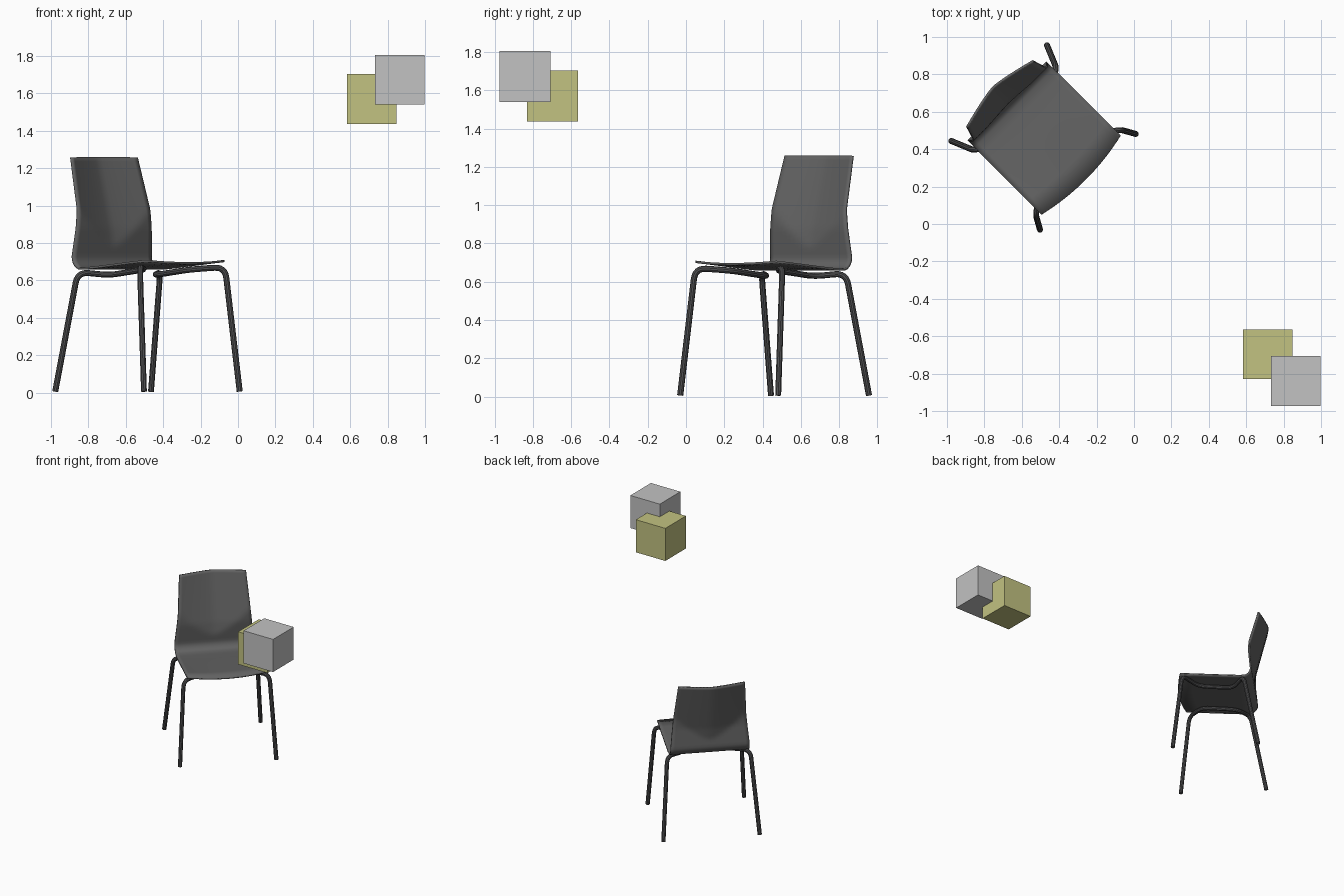
import bpy, bmesh, math
from mathutils import Vector

if "Cube" in bpy.data.objects:
    bpy.data.objects.remove(bpy.data.objects["Cube"])


def material(name, rgb):
    m = bpy.data.materials.new(name)
    m.use_nodes = True
    m.diffuse_color = (*rgb, 1)
    bsdf = next(n for n in m.node_tree.nodes if n.type == 'BSDF_PRINCIPLED')
    bsdf.inputs["Base Color"].default_value = (*rgb, 1)
    return m


shell_grey = material("shell dark grey", (0.125, 0.125, 0.125))
tube_grey = material("tube dark grey", (0.085, 0.085, 0.088))
pale_grey = material("pale grey", (0.54, 0.54, 0.54))
olive = material("olive yellow", (0.54, 0.54, 0.22))


def place(u, v, z):
    """Chair space (u forward, v sideways) turned by an eighth of a turn."""
    v -= 0.015
    return Vector(((u + v), (v - u), z * math.sqrt(2))) / math.sqrt(2)


def finish(obj, mat, smooth=True):
    obj.data.materials.append(mat)
    bpy.ops.object.select_all(action='DESELECT')
    obj.select_set(True)
    bpy.context.view_layer.objects.active = obj
    if smooth:
        bpy.ops.object.shade_smooth_by_angle(angle=math.radians(35))


def mesh_object(name, bm):
    bmesh.ops.recalc_face_normals(bm, faces=bm.faces)
    me = bpy.data.meshes.new(name)
    bm.to_mesh(me)
    bm.free()
    obj = bpy.data.objects.new(name, me)
    bpy.context.collection.objects.link(obj)
    return obj


def rounded(points, radius, steps=6):
    """Path with each inner corner replaced by a short curve."""
    pts = [Vector(p) for p in points]
    path = [pts[0]]
    for a, b, c in zip(pts, pts[1:], pts[2:]):
        start = b + (a - b).normalized() * min(radius, (a - b).length * 0.45)
        end = b + (c - b).normalized() * min(radius, (c - b).length * 0.45)
        for i in range(steps + 1):
            t = i / steps
            path.append(start * (1 - t) ** 2 + b * 2 * t * (1 - t) + end * t * t)
    return path + [pts[-1]]


# One-piece seat and back shell: rows are (u, z, half width)
rows = [(-0.385, 0.704, 0.299), (-0.49, 0.695, 0.30), (-0.62, 0.683, 0.30),
        (-0.75, 0.671, 0.30), (-0.84, 0.664, 0.30)]
for i in range(1, 7):
    a = i / 6 * math.pi / 2
    rows.append((-0.875 - 0.065 * math.sin(a), 0.727 - 0.065 * math.cos(a), 0.297))
for i in range(1, 25):
    z = 0.727 + (1.257 - 0.727) * i / 24
    half = 0.297 - 0.025 * min(1, (z - 0.727) / 0.25) - 0.022 * max(0, (z - 0.98) / 0.28)
    rows.append((-0.94 + 0.015 * min(1, (z - 0.727) / 0.15), z, half))

COLS = 20
bm = bmesh.new()
grid = []
for r, (u, z, half) in enumerate(rows):
    line = []
    for c in range(COLS + 1):
        s = 2 * c / COLS - 1
        # front edge bows forward and droops
        front = max(0, 1 - r / 3) * (1 - s * s)
        # back leans away above a V-shaped fold
        fold = 0.78 + 0.2 * abs(s) ** 1.3
        lean = 0.26 * max(0, z - fold)
        line.append(bm.verts.new(place(u + 0.035 * front - lean, s * half,
                                       z - 0.012 * front)))
    grid.append(line)
for lo, hi in zip(grid, grid[1:]):
    for c in range(COLS):
        bm.faces.new((lo[c], lo[c + 1], hi[c + 1], hi[c]))
shell = mesh_object("seat_and_back_shell", bm)
solid = shell.modifiers.new("thickness", 'SOLIDIFY')
solid.thickness = 0.012
solid.offset = 0
finish(shell, shell_grey)

# Tubular legs: each side is a front leg, inset under-seat rail and back leg
for side, name in ((1, "left_leg_frame"), (-1, "right_leg_frame")):
    corners = [(-0.334, 0.362, 0.006), (-0.405, 0.322, 0.672), (-0.52, 0.17, 0.658),
               (-0.79, 0.17, 0.628), (-0.885, 0.312, 0.645), (-1.005, 0.362, 0.006)]
    path = rounded([place(u, side * v, z) for u, v, z in corners], 0.06)
    cu = bpy.data.curves.new(name, 'CURVE')
    cu.dimensions = '3D'
    cu.bevel_depth = 0.016
    cu.bevel_resolution = 3
    cu.use_fill_caps = True
    spline = cu.splines.new('POLY')
    spline.points.add(len(path) - 1)
    for p, co in zip(spline.points, path):
        p.co = (*co, 1)
    frame = bpy.data.objects.new(name, cu)
    bpy.context.collection.objects.link(frame)
    bpy.ops.object.select_all(action='DESELECT')
    frame.select_set(True)
    bpy.context.view_layer.objects.active = frame
    bpy.ops.object.convert(target='MESH')
    finish(bpy.context.view_layer.objects.active, tube_grey)

# Two floating overlapping cubes
for name, centre, mat in (("pale_cube", (0.865, -0.84, 1.673), pale_grey),
                          ("olive_cube", (0.715, -0.697, 1.57), olive)):
    bm = bmesh.new()
    bmesh.ops.create_cube(bm, size=0.266)
    cube = mesh_object(name, bm)
    cube.location = centre
    finish(cube, mat, smooth=False)
